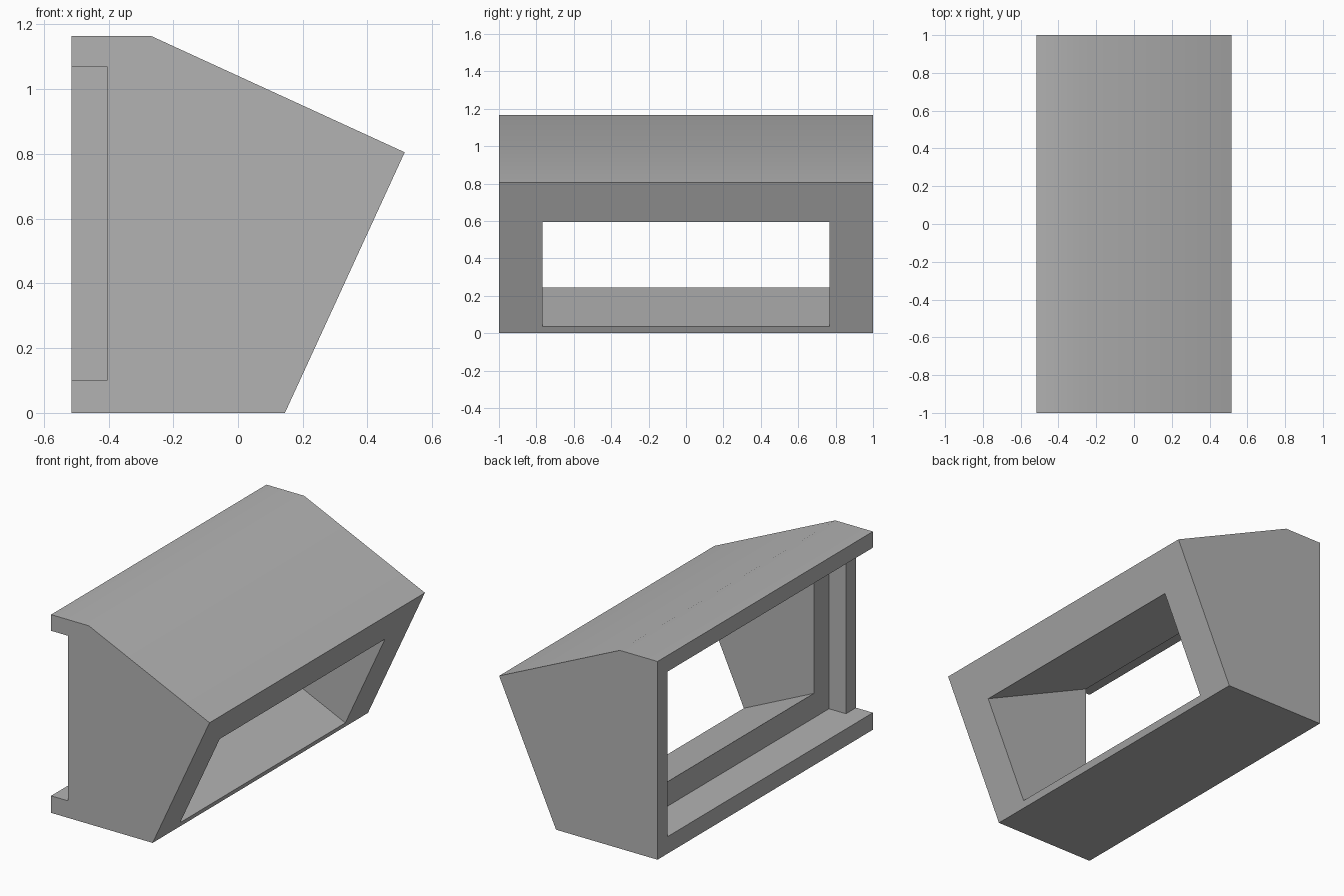
import bpy, bmesh, math
from mathutils import Vector

cube = bpy.data.objects.get("Cube")
if cube:
    bpy.data.objects.remove(cube, do_unlink=True)

grey = bpy.data.materials.new("mid grey")
grey.use_nodes = True
grey.diffuse_color = (0.45, 0.45, 0.45, 1)
grey.node_tree.nodes["Principled BSDF"].inputs["Base Color"].default_value = (0.45, 0.45, 0.45, 1)


def prism(name, points, sweep):
    """Extrude a closed outline of 3D points along a vector."""
    bm = bmesh.new()
    face = bm.faces.new([bm.verts.new(p) for p in points])
    top = bmesh.ops.extrude_face_region(bm, geom=[face])["geom"]
    bmesh.ops.translate(bm, vec=sweep, verts=[v for v in top if isinstance(v, bmesh.types.BMVert)])
    bmesh.ops.recalc_face_normals(bm, faces=bm.faces)
    mesh = bpy.data.meshes.new(name)
    bm.to_mesh(mesh)
    bm.free()
    mesh.materials.append(grey)
    obj = bpy.data.objects.new(name, mesh)
    bpy.context.collection.objects.link(obj)
    return obj


# Housing: side profile swept along its length
profile = [(-0.515, 0), (0.145, 0), (0.515, 0.805), (-0.27, 1.165), (-0.515, 1.165)]
housing = prism("housing", [(x, -1, z) for x, z in profile], (0, 2, 0))

# Stepped rear recess, open at the front end
plan = [(-0.6, -1.1), (-0.405, -1.1), (-0.405, -0.907),
        (-0.295, -0.907), (-0.295, 0.907), (-0.6, 0.907)]
recess = prism("recess_cutter", [(x, y, 0.1) for x, y in plan], (0, 0, 0.97))

# Window cut square to the leaning face
lean = Vector((0.37, 0, 0.805)).normalized()
normal = Vector((lean.z, 0, -lean.x))
foot = Vector((0.145, -0.767, 0))
low, high = foot + lean * 0.038, foot + lean * 0.655


def back_to(p, x):
    return p + normal * ((x - p.x) / normal.x)


window = prism("window_cutter",
               [low + normal * 0.1, high + normal * 0.1, back_to(high, -0.35), back_to(low, -0.35)],
               (0, 1.534, 0))

bpy.context.view_layer.objects.active = housing
for cutter in (recess, window):
    cutter.hide_render = True
    mod = housing.modifiers.new(cutter.name, 'BOOLEAN')
    mod.operation = 'DIFFERENCE'
    mod.solver = 'EXACT'
    mod.object = cutter
    bpy.ops.object.modifier_apply(modifier=mod.name)
    bpy.data.objects.remove(cutter, do_unlink=True)

# Soft roof ridge, all other edges crisp
bpy.ops.object.select_all(action='DESELECT')
housing.select_set(True)
bpy.ops.object.shade_smooth_by_angle(angle=math.radians(30))
